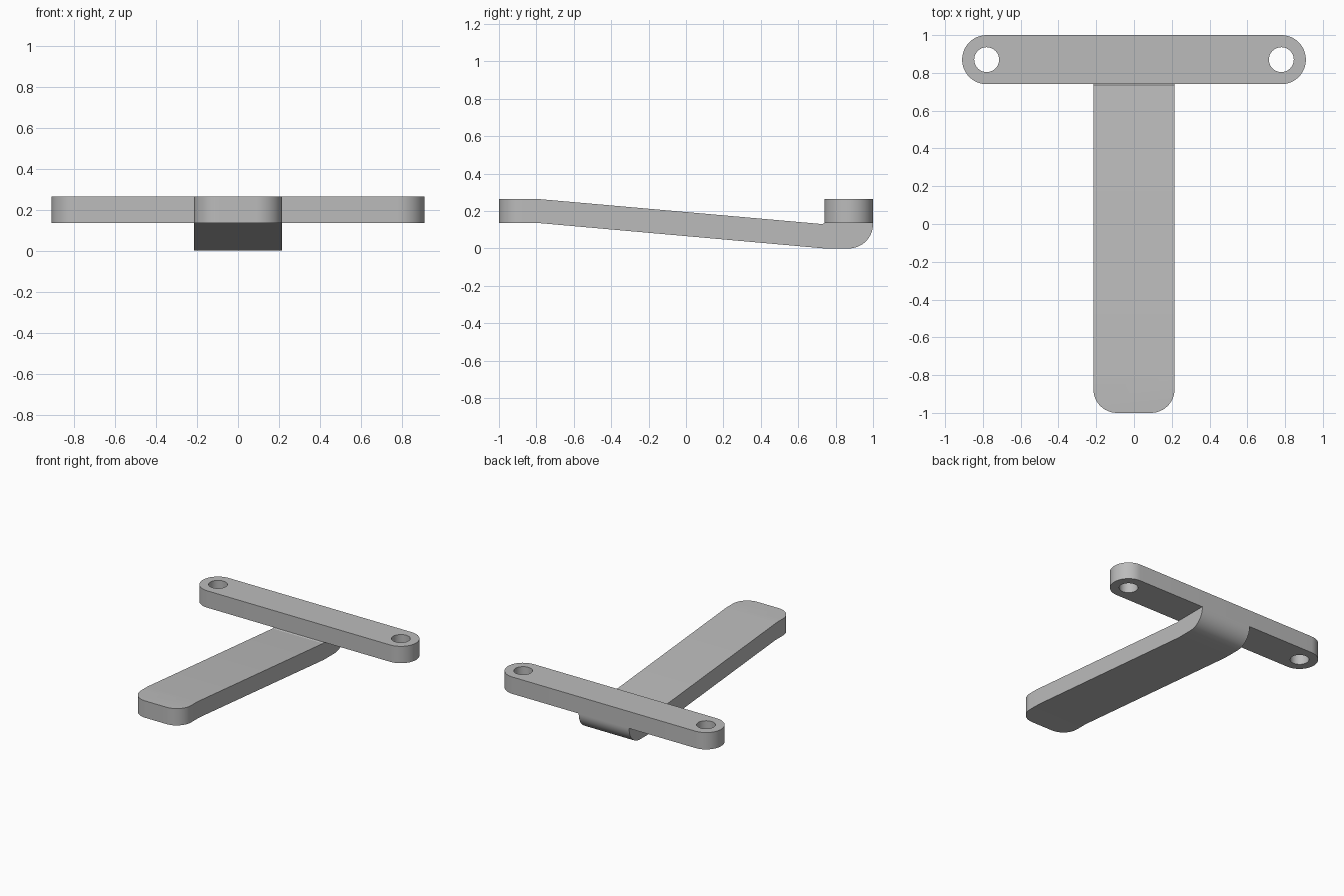
import bpy, bmesh
from math import pi, sin, cos

if "Cube" in bpy.data.objects:
    bpy.data.objects.remove(bpy.data.objects["Cube"])

THICK = 0.13
BAR_Z, BAR_Y = 0.135, 0.87
HOLE_X, BAR_R, HOLE_R = 0.78, 0.13, 0.066
ARM_W = 0.215

grey = bpy.data.materials.new("plain grey")
grey.use_nodes = True
colour = (0.5, 0.5, 0.5, 1)
grey.diffuse_color = colour
grey.node_tree.nodes["Principled BSDF"].inputs["Base Color"].default_value = colour


def arc(cx, cy, r, start, end, steps):
    angles = [start + (end - start) * i / steps for i in range(steps + 1)]
    return [(cx + r * cos(a), cy + r * sin(a)) for a in angles]


def add_loop(bm, points):
    verts = [bm.verts.new(p) for p in points]
    return [bm.edges.new((v, verts[i - 1])) for i, v in enumerate(verts)]


def extrude(bm, faces, offset):
    result = bmesh.ops.extrude_face_region(bm, geom=faces, use_keep_orig=True)
    moved = [g for g in result["geom"] if isinstance(g, bmesh.types.BMVert)]
    bmesh.ops.translate(bm, verts=moved, vec=offset)


def finish(bm, name):
    bmesh.ops.recalc_face_normals(bm, faces=bm.faces[:])
    mesh = bpy.data.meshes.new(name)
    bm.to_mesh(mesh)
    bm.free()
    mesh.materials.append(grey)
    obj = bpy.data.objects.new(name, mesh)
    bpy.context.collection.objects.link(obj)
    bpy.ops.object.select_all(action="DESELECT")
    obj.select_set(True)
    bpy.context.view_layer.objects.active = obj
    bpy.ops.object.shade_smooth_by_angle(angle=pi / 6)


# Crossbar: rounded slot outline with a through hole at each end
bm = bmesh.new()
outline = arc(HOLE_X, BAR_Y, BAR_R, -pi / 2, pi / 2, 24)
outline += arc(-HOLE_X, BAR_Y, BAR_R, pi / 2, 3 * pi / 2, 24)
edges = add_loop(bm, [(x, y, BAR_Z) for x, y in outline])
for side in (-1, 1):
    hole = arc(side * HOLE_X, BAR_Y, HOLE_R, 0, 2 * pi, 32)[:-1]
    edges += add_loop(bm, [(x, y, BAR_Z) for x, y in hole])
bmesh.ops.triangle_fill(bm, edges=edges, use_beauty=True)
extrude(bm, bm.faces[:], (0, 0, THICK))
finish(bm, "crossbar")

# Sloping arm: side profile with a curved heel under the crossbar
bm = bmesh.new()
profile = [(-1, BAR_Z + THICK), (-1, BAR_Z), (-0.78, BAR_Z), (0.74, 0)]
profile += arc(0.87, 0.13, 0.13, -pi / 2, 0, 16)
profile += [(1, BAR_Z), (0.74, BAR_Z), (0.73, 0.13), (-0.8, BAR_Z + THICK)]
side_face = bm.faces.new([bm.verts.new((-ARM_W, y, z)) for y, z in profile])
extrude(bm, [side_face], (2 * ARM_W, 0, 0))
# Round the two free corners of the arm
corners = [e for e in bm.edges
           if all(v.co.y < -0.99 for v in e.verts)
           and abs(e.verts[0].co.x - e.verts[1].co.x) < 0.01]
bmesh.ops.bevel(bm, geom=corners, offset=0.125, segments=12,
                profile=0.5, affect="EDGES")
finish(bm, "arm")
